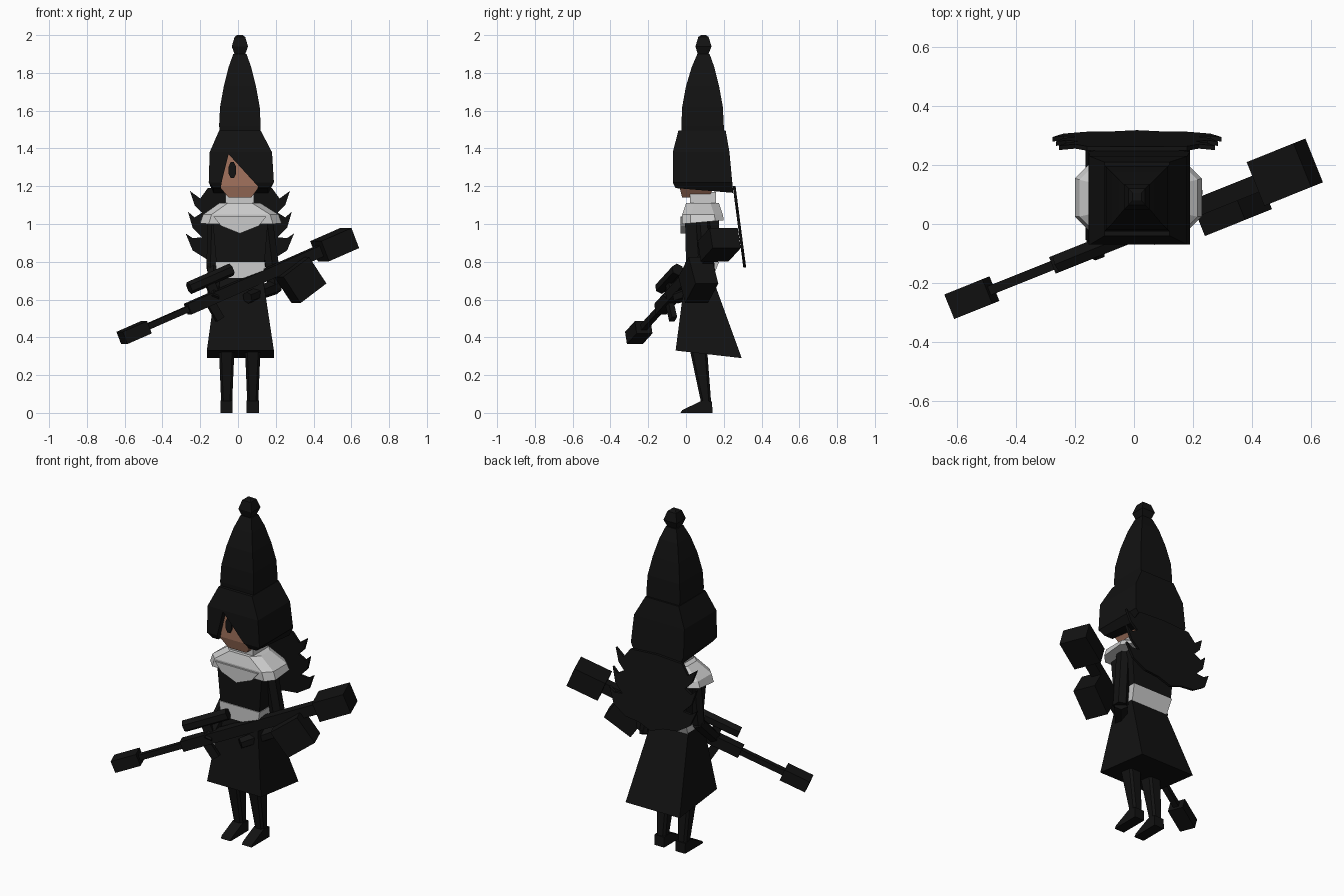
import bpy, bmesh
from math import radians, cos, sin, pi
from mathutils import Vector, Matrix

if "Cube" in bpy.data.objects:
    bpy.data.objects.remove(bpy.data.objects["Cube"])


def mat(name, rgb):
    m = bpy.data.materials.new(name)
    m.diffuse_color = (*rgb, 1)
    m.use_nodes = True
    m.node_tree.nodes["Principled BSDF"].inputs["Base Color"].default_value = m.diffuse_color
    return m


BLACK = mat("black", (0.006, 0.006, 0.006))
SKIN = mat("skin", (0.36, 0.17, 0.11))


def finish(name, bm, m):
    bmesh.ops.recalc_face_normals(bm, faces=bm.faces)
    me = bpy.data.meshes.new(name)
    bm.to_mesh(me)
    bm.free()
    ob = bpy.data.objects.new(name, me)
    bpy.context.collection.objects.link(ob)
    if m:
        me.materials.append(m)
    return ob


def loft(name, rings, m=BLACK, c=0.0):
    """Stacked rectangles (x0, x1, y0, y1, z front, z back), corners cut by c."""
    bm = bmesh.new()
    loops = []
    for x0, x1, y0, y1, zf, zb in rings:
        if c:
            pts = [(x0 + c, y0), (x1 - c, y0), (x1, y0 + c), (x1, y1 - c),
                   (x1 - c, y1), (x0 + c, y1), (x0, y1 - c), (x0, y0 + c)]
        else:
            pts = [(x0, y0), (x1, y0), (x1, y1), (x0, y1)]
        loops.append([bm.verts.new((x, y, zf + (zb - zf) * (y - y0) / (y1 - y0)))
                      for x, y in pts])
    n = len(loops[0])
    for a, b in zip(loops, loops[1:]):
        for i in range(n):
            j = (i + 1) % n
            bm.faces.new((a[i], a[j], b[j], b[i]))
    bm.faces.new(loops[0])
    bm.faces.new(loops[-1])
    return finish(name, bm, m)


def prism(name, pts, offset, m=BLACK):
    """Flat outline of 3D points pushed along offset."""
    bm = bmesh.new()
    f = bm.faces.new([bm.verts.new(p) for p in pts])
    new = bmesh.ops.extrude_face_region(bm, geom=[f])["geom"]
    bmesh.ops.translate(bm, vec=offset,
                        verts=[v for v in new if isinstance(v, bmesh.types.BMVert)])
    if f.is_valid and not any(len(e.link_faces) == 1 for e in f.edges):
        pass
    else:
        bm.faces.new(list(f.verts)) if not f.is_valid else None
    return finish(name, bm, m)


def bar(name, a, b, ra, rb, sides=6):
    a, b = Vector(a), Vector(b)
    d = b - a
    bm = bmesh.new()
    bmesh.ops.create_cone(bm, cap_ends=True, segments=sides, radius1=ra, radius2=rb,
                          depth=d.length,
                          matrix=Matrix.Translation((a + b) / 2)
                          @ d.to_track_quat("Z", "Y").to_matrix().to_4x4())
    return finish(name, bm, BLACK)


# Hat and bobble
loft("hat", [(-.095, .115, -.02, .2, 1.47, 1.47), (-.10, .12, -.025, .2, 1.52, 1.52),
             (-.095, .115, -.02, .195, 1.62, 1.62), (-.075, .095, 0, .175, 1.73, 1.73),
             (-.05, .07, .03, .15, 1.83, 1.83), (-.025, .045, .06, .125, 1.9, 1.9)])
loft("hat_bobble", [(-.015, .035, .065, .115, 1.89, 1.89), (-.033, .053, .05, .135, 1.94, 1.94),
                    (-.018, .038, .065, .12, 1.99, 1.99), (-.005, .025, .08, .105, 2, 2)])

# Hair with an opening for the face
hair = loft("hair", [(-.13, .16, -.055, .25, 1.19, 1.165), (-.155, .19, -.07, .245, 1.22, 1.22),
                     (-.15, .18, -.07, .23, 1.38, 1.38), (-.10, .12, -.04, .21, 1.495, 1.495)])
opening = [(-.05, 1.37), (.105, 1.2), (.1, 1.13), (-.1, 1.13), (-.085, 1.23)]
cutter = prism("face_cutter", [(x, -.2, z) for x, z in opening], (0, .17, 0), None)
cutter.hide_render = True
cutter.hide_set(True)
mod = hair.modifiers.new("face_opening", "BOOLEAN")
mod.object = cutter
mod.operation = "DIFFERENCE"
mod.solver = "EXACT"

# Face and eye
loft("head", [(-.05, .07, -.02, .12, 1.14, 1.14), (-.1, .115, -.036, .15, 1.2, 1.2),
              (-.1, .115, -.036, .15, 1.4, 1.4)], SKIN)
prism("eye", [(-.03 + .022 * cos(i * pi / 4 + pi / 8), -.046, 1.285 + .046 * sin(i * pi / 4 + pi / 8))
              for i in range(8)], (0, .012, 0))

# Long spiky hair hanging behind
spikes = [(0, 1.2), (.17, 1.19), (.21, 1.135), (.265, 1.175), (.24, 1.10), (.2, 1.06),
          (.24, 1.035), (.275, 1.065), (.25, .98), (.2, .93), (.25, .925), (.287, .95),
          (.25, .86), (.17, .81), (.08, .8), (0, .77)]
for side, s in (("left", 1), ("right", -1)):
    prism("back_hair_" + side, [(.01 + s * x, .25 + (1.18 - z) * .13, z) for x, z in spikes],
          (0, .015, 0))

# Neck, shoulder cape and pointed bib
loft("neck_band", [(-.065, .085, .02, .16, 1.09, 1.09), (-.065, .085, .02, .16, 1.17, 1.17)], None)
loft("cape", [(-.2, .23, -.02, .2, 1.0, 1.02), (-.185, .215, -.02, .195, 1.05, 1.05),
              (-.1, .12, .0, .175, 1.11, 1.11)], None, .045)
prism("bib", [(-.13, -.03, 1.04), (.15, -.03, 1.04), (.11, -.03, .99), (.01, -.03, .95),
              (-.09, -.03, .99)], (0, .035, 0), None)

# Body, belt and flared skirt
loft("torso", [(-.115, .14, .0, .17, .79, .79), (-.135, .16, -.005, .175, 1.03, 1.03)])
loft("belt", [(-.11, .13, -.005, .14, .71, .71), (-.12, .145, -.005, .175, .8, .8)], None)
loft("skirt", [(-.165, .19, -.055, .295, .33, .29), (-.11, .13, -.003, .135, .73, .73)])

# Legs and shoes
for side, x in (("right", -.06), ("left", .078)):
    loft("leg_" + side, [(x - .028, x + .028, .085, .135, .03, .03),
                         (x - .042, x + .042, .015, .11, .36, .36)], BLACK, .012)
    prism("shoe_" + side, [(x - .032, y, z) for y, z in
                           ((-.03, 0), (.14, 0), (.138, .06), (.085, .065), (-.02, .015))],
          (.064, 0, 0))

# Arms
bar("upper_arm_right", (-.12, .09, 1.02), (-.13, .07, .76), .04, .038)
bar("forearm_right", (-.13, .08, .77), (-.13, -.1, .6), .038, .034)
bar("upper_arm_left", (.15, .09, 1.02), (.195, .12, .66), .038, .042)
bar("forearm_left", (.2, .13, .67), (.05, -.05, .61), .042, .032)

# Rifle, laid out along its own axis
origin = Vector((-.55, -.25, .425))
u = Vector((1.06, .425, .465)).normalized()
v = Vector((0, 0, 1)).cross(u).normalized()
w = u.cross(v)
FRAME = Matrix((u, v, w)).transposed().to_4x4()
FRAME.translation = origin


def gun(name, pos, size, pitch=0):
    bm = bmesh.new()
    bmesh.ops.create_cube(bm, size=1, matrix=FRAME @ Matrix.Translation(pos)
                          @ Matrix.Rotation(radians(-pitch), 4, "Y")
                          @ Matrix.Diagonal((*size, 1)))
    return finish(name, bm, BLACK)


gun("rifle_muzzle", (0, 0, 0), (.15, .09, .07))
gun("rifle_barrel", (.22, 0, 0), (.36, .032, .032))
gun("rifle_handguard", (.5, 0, 0), (.34, .06, .06))
gun("rifle_receiver", (.88, 0, 0), (.54, .06, .06))
gun("rifle_stock", (1.235, 0, 0), (.185, .16, .115))
gun("rifle_magazine", (.97, -.035, -.095), (.18, .13, .17), 13)
gun("rifle_scope_mount", (.5, 0, .05), (.05, .025, .06))
gun("rifle_grip", (.47, 0, -.06), (.045, .03, .12), 10)
bar("rifle_scope", FRAME @ Vector((.38, 0, .1)), FRAME @ Vector((.64, 0, .1)), .034, .034, 6)
